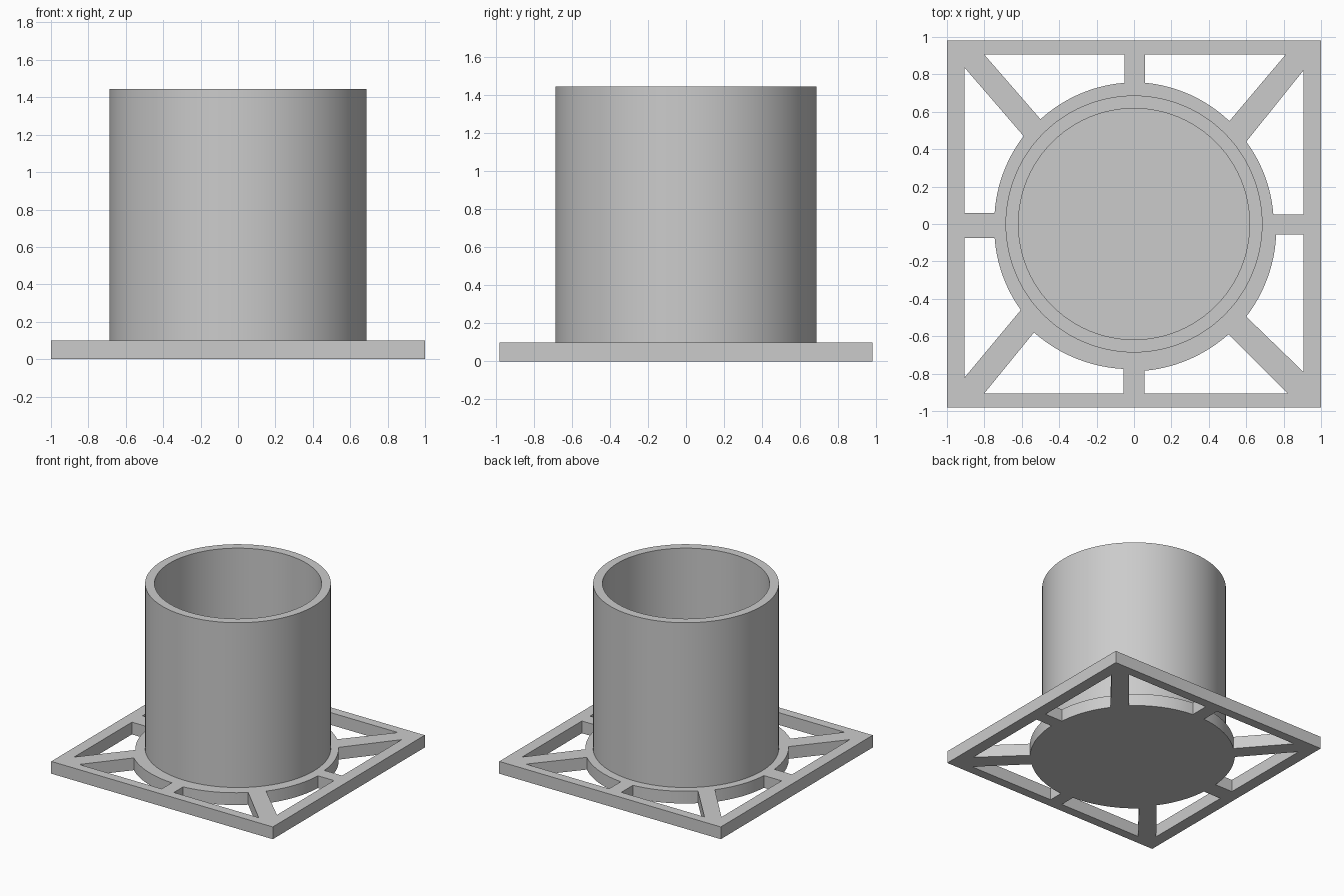
import bpy
import bmesh
from math import atan2, cos, sin, hypot, pi

default_cube = bpy.data.objects.get("Cube")
if default_cube:
    bpy.data.objects.remove(default_cube, do_unlink=True)

# Single plain grey material
grey = bpy.data.materials.new("plain_grey")
grey.use_nodes = True
colour = (0.6, 0.6, 0.6, 1)
grey.diffuse_color = colour
grey.node_tree.nodes["Principled BSDF"].inputs["Base Color"].default_value = colour

PLATE_TOP = 0.1
HALF_X, HALF_Y = 1.0, 0.98
FRAME = 0.905          # inner edge of the square frame
ARC_STEPS = 12


def make_object(name, bm):
    bmesh.ops.recalc_face_normals(bm, faces=bm.faces)
    mesh = bpy.data.meshes.new(name)
    bm.to_mesh(mesh)
    bm.free()
    obj = bpy.data.objects.new(name, mesh)
    bpy.context.collection.objects.link(obj)
    mesh.materials.append(grey)
    return obj


def smooth(obj):
    bpy.ops.object.select_all(action="DESELECT")
    obj.select_set(True)
    bpy.context.view_layer.objects.active = obj
    bpy.ops.object.shade_smooth_by_angle(angle=pi / 6)


def add_prism(bm, outline, bottom, top):
    face = bm.faces.new([bm.verts.new((x, y, bottom)) for x, y in outline])
    extruded = bmesh.ops.extrude_face_region(bm, geom=[face])["geom"]
    verts = [v for v in extruded if isinstance(v, bmesh.types.BMVert)]
    bmesh.ops.translate(bm, verts=verts, vec=(0, 0, top - bottom))


def arc_between(start, end):
    """Hub edge from start to end, blending angle and radius."""
    a, b = atan2(start[1], start[0]), atan2(end[1], end[0])
    if abs(b - a) > pi:
        b += 2 * pi if b < a else -2 * pi
    ra, rb = hypot(*start), hypot(*end)
    points = []
    for i in range(ARC_STEPS + 1):
        t = i / ARC_STEPS
        angle, radius = a + (b - a) * t, ra + (rb - ra) * t
        points.append((radius * cos(angle), radius * sin(angle)))
    return points


# Openings: diagonal spoke at the frame, diagonal spoke at the hub, straight spoke at the hub
openings = [
    ((-0.8, FRAME), (-0.5, 0.56), (-0.05, 0.755)),
    ((0.81, FRAME), (0.51, 0.55), (0.06, 0.755)),
    ((FRAME, 0.82), (0.6, 0.44), (0.745, 0.05)),
    ((FRAME, -0.79), (0.6, -0.495), (0.76, -0.055)),
    ((0.82, -FRAME), (0.505, -0.59), (0.055, -0.785)),
    ((-0.8, -FRAME), (-0.535, -0.58), (-0.055, -0.775)),
    ((-FRAME, -0.82), (-0.605, -0.46), (-0.745, -0.075)),
    ((-FRAME, 0.835), (-0.59, 0.47), (-0.745, 0.06)),
]

# Base plate: square slab with the spoke openings cut through
bm = bmesh.new()
add_prism(bm, [(-HALF_X, -HALF_Y), (HALF_X, -HALF_Y), (HALF_X, HALF_Y), (-HALF_X, HALF_Y)],
          0, PLATE_TOP)
base_plate = make_object("base_plate", bm)

bm = bmesh.new()
for corner, hub_start, hub_end in openings:
    # The straight spoke meets the same frame side as the corner point
    if abs(corner[1]) == FRAME:
        spoke_end = (hub_end[0], corner[1])
    else:
        spoke_end = (corner[0], hub_end[1])
    add_prism(bm, arc_between(hub_start, hub_end) + [spoke_end, corner], -0.1, 0.2)
cutter = make_object("opening_cutter", bm)
cutter.hide_render = True

cut = base_plate.modifiers.new("openings", "BOOLEAN")
cut.operation = "DIFFERENCE"
cut.solver = "EXACT"
cut.object = cutter
bpy.context.view_layer.objects.active = base_plate
bpy.ops.object.modifier_apply(modifier=cut.name)
bpy.data.objects.remove(cutter, do_unlink=True)
smooth(base_plate)

# Cup wall: open tube, sunk slightly into the plate that forms its floor
OUTER, INNER, CUP_TOP, SIDES = 0.687, 0.618, 1.445, 96
profile = [(OUTER, PLATE_TOP - 0.02), (OUTER, CUP_TOP),
           (INNER, CUP_TOP), (INNER, PLATE_TOP - 0.02)]
bm = bmesh.new()
rings = [[bm.verts.new((r * cos(2 * pi * i / SIDES), r * sin(2 * pi * i / SIDES), z))
          for i in range(SIDES)] for r, z in profile]
for k, ring in enumerate(rings):
    after = rings[(k + 1) % len(rings)]
    for i in range(SIDES):
        j = (i + 1) % SIDES
        bm.faces.new((ring[i], ring[j], after[j], after[i]))
cup_wall = make_object("cup_wall", bm)
smooth(cup_wall)
